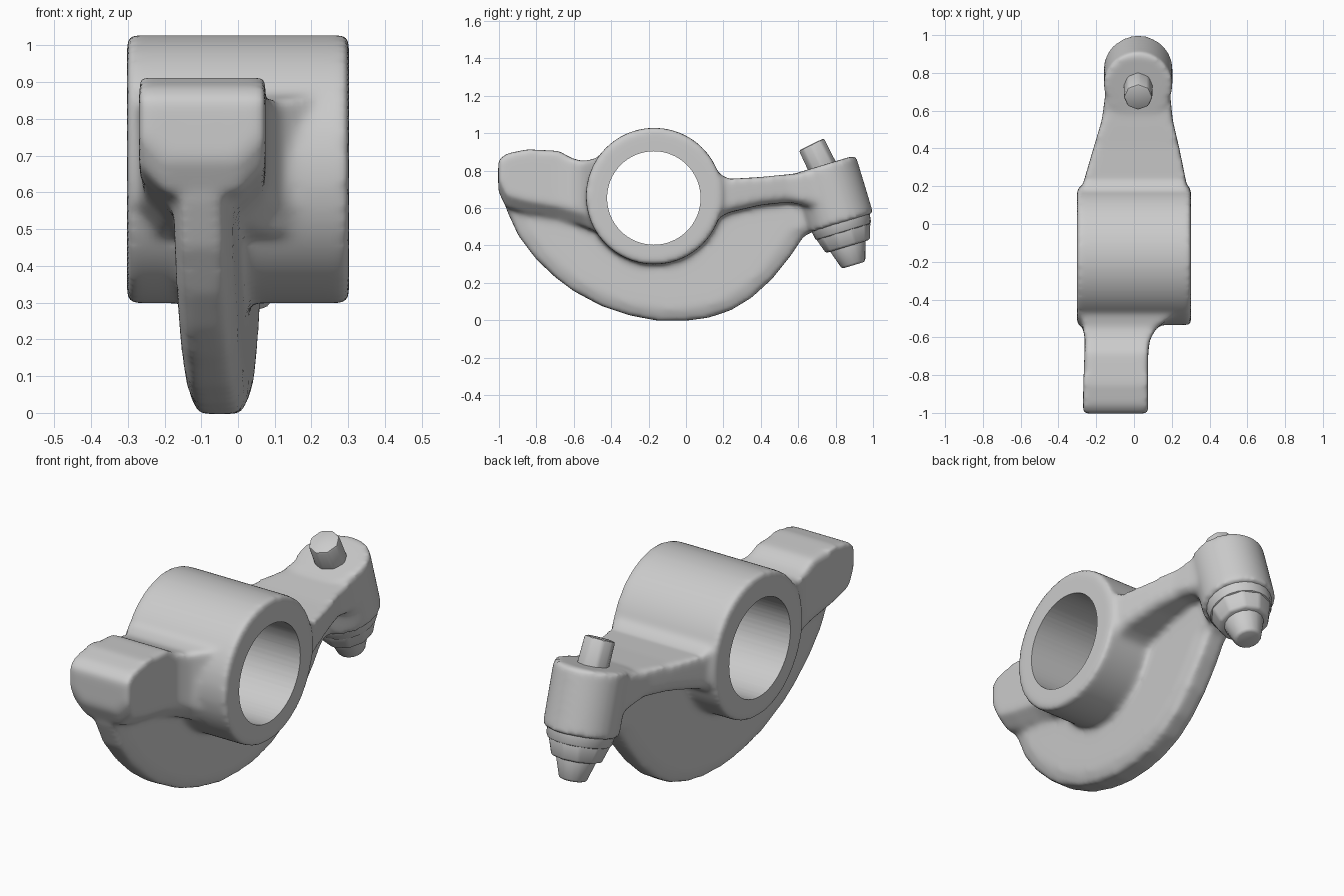
import bpy, bmesh
from math import radians
from mathutils import Matrix, Vector

if "Cube" in bpy.data.objects:
    bpy.data.objects.remove(bpy.data.objects["Cube"])


def finish(name, bm):
    bmesh.ops.recalc_face_normals(bm, faces=bm.faces)
    mesh = bpy.data.meshes.new(name)
    bm.to_mesh(mesh)
    bm.free()
    obj = bpy.data.objects.new(name, mesh)
    bpy.context.collection.objects.link(obj)
    return obj


def skin(bm, rings):
    """Closed solid through a list of equal-sized rings of points."""
    loops = [[bm.verts.new(p) for p in r] for r in rings]
    for a, b in zip(loops, loops[1:]):
        for i in range(len(a)):
            j = (i + 1) % len(a)
            bm.faces.new((a[i], a[j], b[j], b[i]))
    bm.faces.new(loops[0][::-1])
    bm.faces.new(loops[-1])


def arm_loft(bm, sections, inset):
    """Arm running along y; sections are (y, x0, x1, z0, z1), narrowed underneath."""
    skin(bm, [[(x0, y, z1), (x1, y, z1), (x1, y, z0 + inset), (x1 - inset, y, z0),
               (x0 + inset, y, z0), (x0, y, z0 + inset)] for y, x0, x1, z0, z1 in sections])


def cylinder(bm, a, b, r1, r2, sides):
    a, b = Vector(a), Vector(b)
    rot = (b - a).to_track_quat('Z', 'Y').to_matrix().to_4x4()
    bmesh.ops.create_cone(bm, cap_ends=True, segments=sides, radius1=r1, radius2=r2,
                          depth=(b - a).length,
                          matrix=Matrix.Translation((a + b) / 2) @ rot)


def screw_axis(t):
    return Vector((0.022, 0.735 + 0.29 * t, 0.825 - 0.957 * t))


def smooth(obj, angle):
    bpy.ops.object.select_all(action='DESELECT')
    obj.select_set(True)
    bpy.context.view_layer.objects.active = obj
    bpy.ops.object.convert(target='MESH')
    bpy.ops.object.shade_smooth_by_angle(angle=radians(angle))


body = bmesh.new()

# pivot tube
cylinder(body, (-0.302, -0.17, 0.663), (0.302, -0.17, 0.663), 0.365, 0.365, 96)

# curved web, slanting slightly in x, with a thinner rim
web = [(-1, 0.84), (-0.99, 0.72), (-0.955, 0.58), (-0.895, 0.45), (-0.8, 0.325), (-0.7, 0.23),
       (-0.6, 0.155), (-0.45, 0.075), (-0.3, 0.025), (-0.15, -0.003), (0, -0.003), (0.12, 0.013),
       (0.24, 0.053), (0.35, 0.12), (0.46, 0.22), (0.56, 0.345), (0.63, 0.45), (0.74, 0.5),
       (0.74, 0.68), (0.2, 0.66), (-0.175, 0.7), (-0.6, 0.8)]
centre = Vector((-0.15, 0.6))
rings = []
for offset, scale in ((-0.08, 0.9), (-0.055, 1), (0.055, 1), (0.08, 0.9)):
    ring = []
    for p in web:
        y, z = centre + (Vector(p) - centre) * scale
        ring.append((-0.045 + 0.06 * y + offset, y, z))
    rings.append(ring)
skin(body, rings)

# cam pad with its neck
arm_loft(body, [(-1.004, -0.268, 0.075, 0.69, 0.855), (-0.96, -0.27, 0.075, 0.6, 0.89),
                (-0.85, -0.268, 0.075, 0.57, 0.913), (-0.68, -0.262, 0.075, 0.54, 0.905),
                (-0.61, -0.26, 0.085, 0.52, 0.865), (-0.55, -0.27, 0.12, 0.5, 0.85),
                (-0.5, -0.28, 0.19, 0.48, 0.86), (-0.44, -0.28, 0.25, 0.48, 0.88)], 0.07)

# valve arm
arm_loft(body, [(0.1, -0.29, 0.29, 0.5, 0.87), (0.16, -0.28, 0.285, 0.54, 0.79),
                (0.23, -0.265, 0.275, 0.575, 0.755), (0.4, -0.215, 0.24, 0.615, 0.765),
                (0.55, -0.17, 0.205, 0.63, 0.78), (0.7, -0.15, 0.19, 0.6, 0.79)], 0.03)

# screw boss
cylinder(body, screw_axis(-0.005), screw_axis(0.32), 0.182, 0.182, 64)

# fuse the casting, round it off, then bore the tube
casting = finish("rocker_body", body)
remesh = casting.modifiers.new("fuse", 'REMESH')
remesh.mode = 'VOXEL'
remesh.voxel_size = 0.014
soften = casting.modifiers.new("fillet", 'SMOOTH')
soften.factor, soften.iterations = 0.5, 14
bm = bmesh.new()
cylinder(bm, (-0.5, -0.172, 0.653), (0.5, -0.172, 0.653), 0.25, 0.25, 64)
bore = finish("bore_cutter", bm)
bore.hide_render = True
cut = casting.modifiers.new("bore", 'BOOLEAN')
cut.operation, cut.object, cut.solver = 'DIFFERENCE', bore, 'EXACT'
smooth(casting, 40)
bpy.data.objects.remove(bore)

# adjusting screw: (name, start, end, radius, end radius, sides)
tilt = Vector((0, -0.03, 0))
for name, a, b, r1, r2, sides in (
        ("screw_head", screw_axis(0.05), screw_axis(-0.12) + tilt, 0.08, 0.077, 8),
        ("nut_collar", screw_axis(0.28), screw_axis(0.37), 0.168, 0.155, 24),
        ("lock_nut", screw_axis(0.36), screw_axis(0.45), 0.155, 0.125, 10),
        ("screw_tip", screw_axis(0.43), screw_axis(0.555), 0.105, 0.065, 16)):
    bm = bmesh.new()
    cylinder(bm, a, b, r1, r2, sides)
    part = finish(name, bm)
    bevel = part.modifiers.new("bevel", 'BEVEL')
    bevel.width, bevel.segments = 0.012, 2
    smooth(part, 35)
